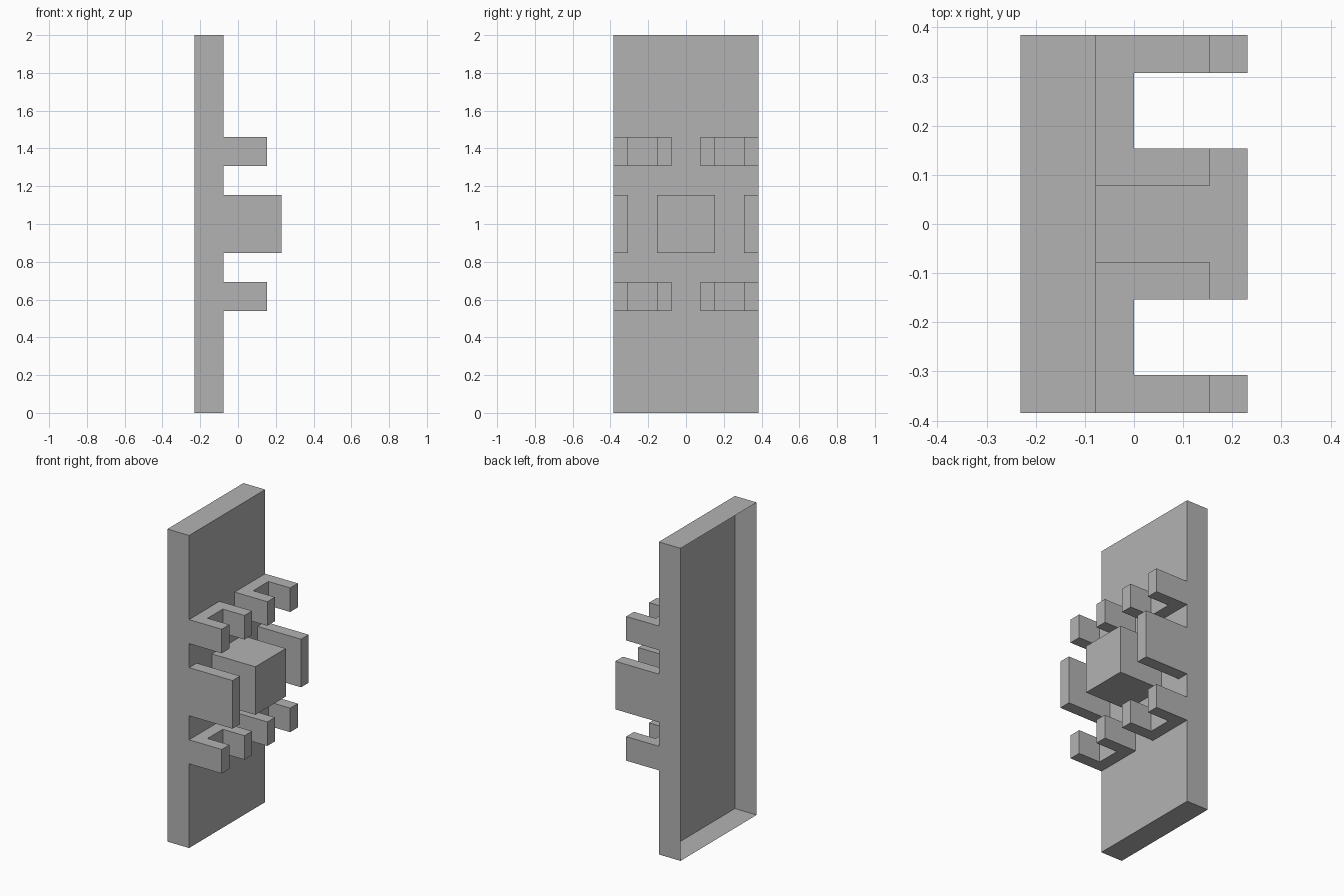
import bpy
import bmesh

if "Cube" in bpy.data.objects:
    bpy.data.objects.remove(bpy.data.objects["Cube"], do_unlink=True)

U = 2 / 26            # the design sits on a grid, 26 cells tall
BACK, FACE, TIP = -3, -1, 3

grey = bpy.data.materials.new("plain grey")
grey.use_nodes = True
grey.diffuse_color = (0.45, 0.45, 0.45, 1)
grey.node_tree.nodes["Principled BSDF"].inputs["Base Color"].default_value = (0.45, 0.45, 0.45, 1)


def extrude_profile(name, outline, z0, z1, open_back=False):
    """Extrude an (x, y) outline in grid cells from z0 to z1."""
    bm = bmesh.new()
    base = bm.faces.new([bm.verts.new((x * U, y * U, z0 * U)) for x, y in outline])
    result = bmesh.ops.extrude_face_region(bm, geom=[base], use_keep_orig=True)
    top = [v for v in result["geom"] if isinstance(v, bmesh.types.BMVert)]
    bmesh.ops.translate(bm, verts=top, vec=(0, 0, (z1 - z0) * U))
    bmesh.ops.recalc_face_normals(bm, faces=bm.faces)
    if open_back:
        rear = [f for f in bm.faces if f.normal.x < -0.9]
        bmesh.ops.delete(bm, geom=rear, context='FACES_ONLY')
    mesh = bpy.data.meshes.new(name)
    bm.to_mesh(mesh)
    bm.free()
    mesh.materials.append(grey)
    obj = bpy.data.objects.new(name, mesh)
    bpy.context.collection.objects.link(obj)
    return obj


def rect(x0, x1, y0, y1):
    return [(x0, y0), (x1, y0), (x1, y1), (x0, y1)]


# Hollow panel, open at the rear
extrude_profile("panel", rect(BACK, FACE, -5, 5), 0, 26, open_back=True)

# Central block
extrude_profile("centre_block", rect(FACE, TIP, -2, 2), 11, 15)

# Side plates and U-shaped brackets, mirrored across y
bracket = [(FACE, 1), (2, 1), (2, 2), (0, 2), (0, 4), (2, 4), (2, 5), (FACE, 5)]
for side, s in (("front", -1), ("back", 1)):
    plate = [(x, y * s) for x, y in rect(FACE, TIP, 4, 5)]
    extrude_profile(side + "_plate", plate, 11, 15)
    for level, z in (("lower", 7), ("upper", 17)):
        outline = [(x, y * s) for x, y in bracket]
        extrude_profile(f"{side}_{level}_bracket", outline, z, z + 2)
